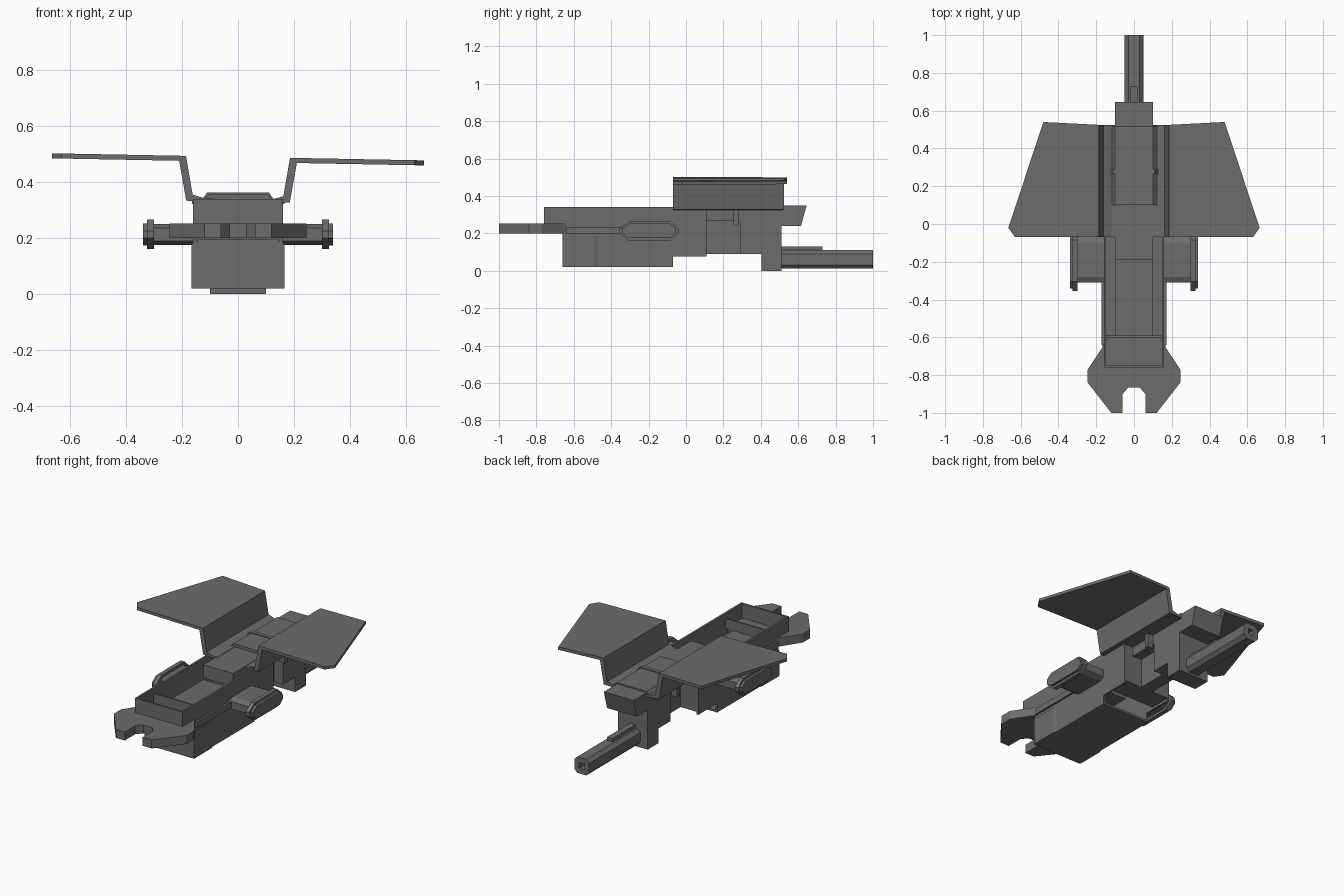
import bpy, bmesh
from mathutils import Vector

grey = bpy.data.materials.new("dark grey metal")
grey.diffuse_color = (0.15, 0.15, 0.15, 1)


def prism(name, pts, axis, lo, hi, roll=0.0):
    """Extrude a 2D profile along an axis: x takes (y,z), y takes (x,z), z takes (x,y)."""
    def place(p, t):
        v = {"x": (t, p[0], p[1]), "y": (p[0], t, p[1]), "z": (p[0], p[1], t)}[axis]
        return Vector((v[0], v[1], v[2] - roll * v[0]))
    bm = bmesh.new()
    a = [bm.verts.new(place(p, lo)) for p in pts]
    b = [bm.verts.new(place(p, hi)) for p in pts]
    n = len(pts)
    bm.faces.new(a)
    bm.faces.new(b)
    for i in range(n):
        j = (i + 1) % n
        bm.faces.new((a[i], a[j], b[j], b[i]))
    bmesh.ops.recalc_face_normals(bm, faces=bm.faces)
    me = bpy.data.meshes.new(name)
    bm.to_mesh(me)
    bm.free()
    me.materials.append(grey)
    ob = bpy.data.objects.new(name, me)
    bpy.context.collection.objects.link(ob)
    return ob


def box(name, x0, x1, y0, y1, z0, z1):
    return prism(name, [(x0, y0), (x1, y0), (x1, y1), (x0, y1)], "z", z0, z1)


def flip(pts, s):
    return [(s * p[0], p[1]) for p in pts]


# Forked nose clamp
half = [(0.03, -0.865), (0.06, -0.90), (0.06, -1.0), (0.12, -1.0), (0.245, -0.84),
        (0.245, -0.77), (0.165, -0.65), (0.13, -0.59)]
prism("nose_clamp", half + flip(half[::-1], -1), "z", 0.20, 0.252)
box("clamp_arm", -0.10, 0.10, -0.60, -0.19, 0.20, 0.25)

# Open front tray: lower hull floor, front and walls
box("hull_floor", -0.155, 0.155, -0.66, -0.07, 0.02, 0.032)
prism("hull_front", [(-0.165, 0.02), (0.165, 0.02), (0.165, 0.17), (0.14, 0.195),
                     (-0.14, 0.195), (-0.165, 0.17)], "y", -0.66, -0.645)
box("tray_front", -0.16, 0.16, -0.76, -0.75, 0.25, 0.34)
box("tray_divider", -0.15, 0.15, -0.60, -0.59, 0.25, 0.31)
for s, side in ((1, "right"), (-1, "left")):
    # side wall outline seen from the side
    prism("hull_wall_" + side,
          [(-0.76, 0.34), (-0.76, 0.25), (-0.66, 0.20), (-0.66, 0.02), (-0.07, 0.02),
           (-0.07, 0.075), (0.11, 0.075), (0.11, 0.34)], "x", s * 0.148, s * 0.16)
    prism("hull_cheek_" + side,
          [(0.155, -0.655), (0.167, -0.655), (0.167, -0.49), (0.155, -0.46)] if s > 0 else
          [(-0.155, -0.655), (-0.167, -0.655), (-0.167, -0.49), (-0.155, -0.46)],
          "z", 0.02, 0.18)
    box("side_rail_" + side, s * 0.155, s * 0.172, -0.64, -0.30, 0.20, 0.235)

    # Side pods: arm and capsule-shaped outer plate
    prism("pod_arm_" + side,
          [(-0.31, 0.19), (-0.28, 0.175), (-0.10, 0.175), (-0.07, 0.19),
           (-0.07, 0.235), (-0.10, 0.25), (-0.28, 0.25), (-0.31, 0.235)],
          "x", s * 0.15, s * 0.305)
    for k, (g, x0, x1) in enumerate(((0.0, 0.30, 0.325), (0.014, 0.325, 0.34))):
        prism(f"pod_plate_{side}_{k}",
              [(-0.355 + g, 0.20), (-0.305, 0.16 + g), (-0.085, 0.16 + g), (-0.04 - g, 0.20),
               (-0.04 - g, 0.225), (-0.085, 0.266 - g), (-0.305, 0.266 - g),
               (-0.355 + g, 0.225)], "x", s * x0, s * x1)

    # Wing strut and swept wing, with a slight roll
    prism("wing_strut_" + side,
          flip([(0.09, 0.325), (0.185, 0.33), (0.21, 0.47), (0.21, 0.49), (0.186, 0.49),
                (0.162, 0.352), (0.12, 0.34), (0.09, 0.34)], s), "y", -0.07, 0.525, 0.019)
    prism("wing_" + side,
          flip([(0.188, -0.07), (0.63, -0.07), (0.665, -0.02), (0.48, 0.54),
                (0.188, 0.525)], s), "z", 0.472, 0.49, 0.019)
    # Recess frame post
    box("post_" + side, s * 0.10, s * 0.135, 0.255, 0.28, 0.24, 0.33)

# Middle block closing the tray
box("middle_block", -0.15, 0.15, -0.02, 0.11, 0.09, 0.325)
box("middle_spine", -0.10, 0.10, -0.19, 0.10, 0.26, 0.34)

# Rear body with side recess and foot
box("rear_core", -0.04, 0.04, 0.10, 0.42, 0.09, 0.33)
box("rear_upper", -0.10, 0.10, 0.10, 0.51, 0.265, 0.335)
box("rear_block", -0.10, 0.10, 0.29, 0.51, 0.09, 0.30)
box("rear_foot", -0.10, 0.10, 0.405, 0.51, 0.0, 0.10)
box("top_plate", -0.165, 0.165, -0.06, 0.515, 0.322, 0.338)

# Bevelled top cover, rib and tail block
prism("top_cover", [(-0.125, 0.335), (0.125, 0.335), (0.10, 0.358), (-0.10, 0.358)],
      "y", 0.10, 0.52)
prism("cover_rib", [(-0.13, 0.335), (0.13, 0.335), (0.11, 0.363), (-0.11, 0.363)],
      "y", 0.265, 0.29)
prism("tail_block", [(0.42, 0.35), (0.645, 0.35), (0.615, 0.24), (0.50, 0.24), (0.42, 0.30)],
      "x", -0.10, 0.10)

# Barrel with square bore and top ridge
c = 0.02
octagon = [(-0.05 + c, 0.012), (0.05 - c, 0.012), (0.05, 0.012 + c), (0.05, 0.11 - c),
           (0.05 - c, 0.11), (-0.05 + c, 0.11), (-0.05, 0.11 - c), (-0.05, 0.012 + c)]
barrel = prism("barrel", octagon, "y", 0.45, 1.0)
bore = box("bore_cutter", -0.017, 0.017, 0.93, 1.05, 0.044, 0.078)
bore.hide_render = True
bore.hide_set(True)
cut = barrel.modifiers.new("bore", "BOOLEAN")
cut.object = bore
cut.operation = "DIFFERENCE"
cut.solver = "EXACT"
box("barrel_ridge", -0.018, 0.018, 0.45, 0.73, 0.10, 0.13)
